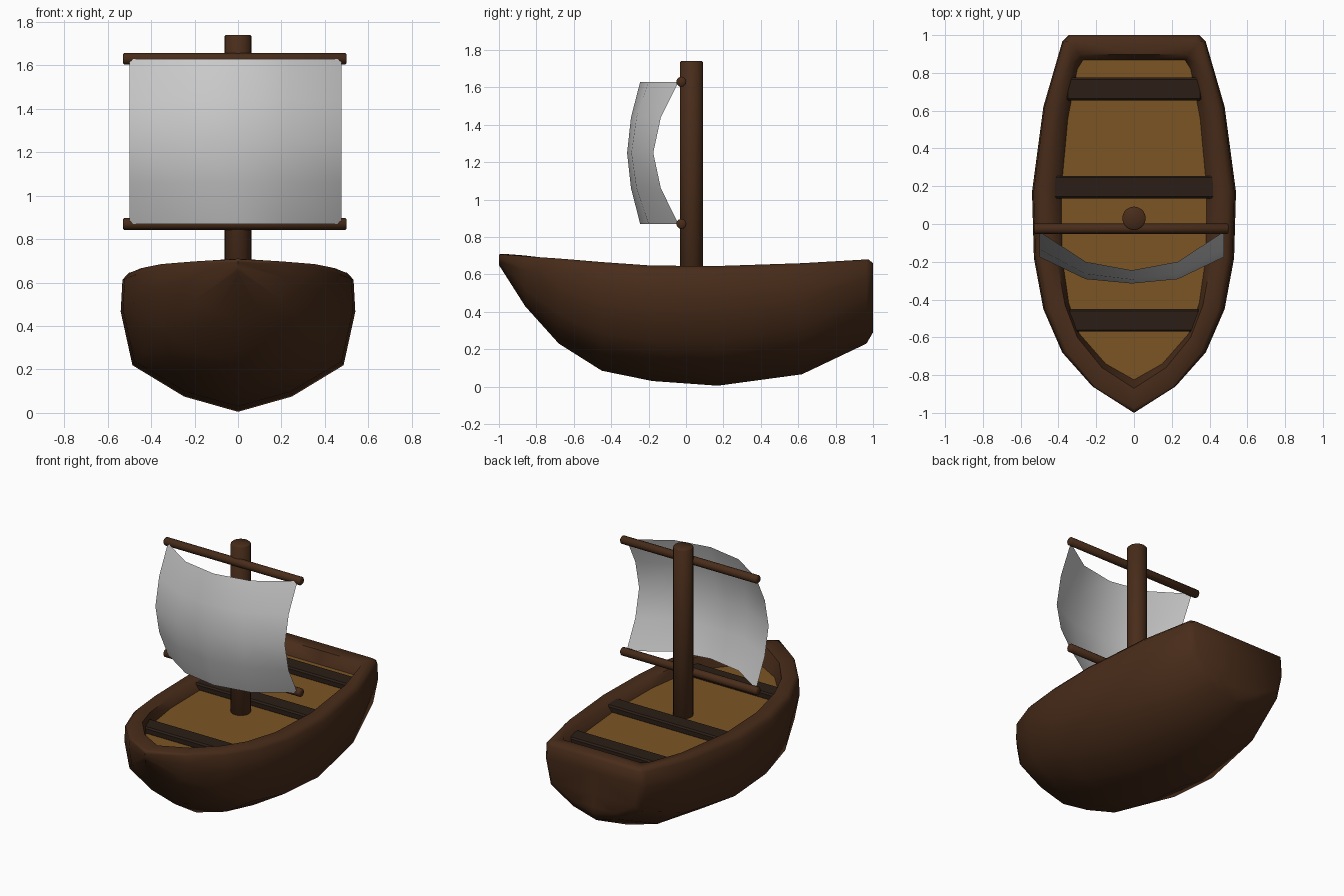
import bpy, bmesh, math
from mathutils import Matrix

if "Cube" in bpy.data.objects:
    bpy.data.objects.remove(bpy.data.objects["Cube"])


def material(name, rgb):
    m = bpy.data.materials.new(name)
    m.diffuse_color = (*rgb, 1)
    m.use_nodes = True
    m.node_tree.nodes["Principled BSDF"].inputs["Base Color"].default_value = m.diffuse_color
    return m


BROWN = material("brown_wood", (0.065, 0.025, 0.01))
DARK = material("dark_wood", (0.024, 0.013, 0.008))
TAN = material("floor_wood", (0.2, 0.09, 0.017))
FLOOR_Z = 0.59


def finish(name, bm, mat=None, angle=60):
    me = bpy.data.meshes.new(name)
    bm.to_mesh(me)
    bm.free()
    ob = bpy.data.objects.new(name, me)
    bpy.context.collection.objects.link(ob)
    if mat:
        me.materials.append(mat)
    bpy.ops.object.select_all(action='DESELECT')
    ob.select_set(True)
    bpy.context.view_layer.objects.active = ob
    bpy.ops.object.shade_smooth_by_angle(angle=math.radians(angle))
    return ob


def grid(bm, rows):
    vs = [[bm.verts.new(p) for p in row] for row in rows]
    for a, b in zip(vs, vs[1:]):
        for j in range(len(a) - 1):
            bm.faces.new((a[j], a[j + 1], b[j + 1], b[j]))


# Hull: stations (y, half width, keel z, sheer z), bow to stern
stations = [(-1, 0, .65, .71), (-.86, .22, .43, .697), (-.68, .38, .23, .685),
            (-.45, .48, .085, .666), (-.18, .53, .03, .647), (.17, .54, .005, .645),
            (.62, .48, .066, .66), (.965, .38, .23, .68), (1, .345, .29, .68)]
section = [(0, 0), (.46, .11), (.9, .335), (1, .72), (.985, .95), (.93, 1)]
# inner edge of the rim, and edge of the floor
lip = [(0, -.87), (.17, -.76), (.30, -.60), (.365, -.43), (.41, -.18),
       (.425, .18), (.385, .60), (.325, .86), (.29, .897)]
deck = [(0, -.825), (.15, -.74), (.29, -.58), (.345, -.42), (.38, -.18),
        (.385, .18), (.35, .56), (.30, .82), (.27, .868)]

rows = []
for (y, w, k, s), (lx, ly), (dx, dy) in zip(stations, lip, deck):
    row = [(w * fx, y, k + (s - k) * fz) for fx, fz in section]
    if abs(y) == 1:  # round the rim over at both ends
        row[5] = (row[5][0], y * .975, s)
    row += [(lx, ly, s - .008), (dx, dy, FLOOR_Z)]
    rows.append(row)
rows.append([(0, y, z) for x, y, z in rows[-1]])  # transom centre line

bm = bmesh.new()
grid(bm, rows)
bmesh.ops.mirror(bm, geom=bm.verts[:] + bm.edges[:] + bm.faces[:], axis='X', merge_dist=1e-4)
bmesh.ops.remove_doubles(bm, verts=bm.verts[:], dist=1e-4)
bmesh.ops.recalc_face_normals(bm, faces=bm.faces[:])
finish("hull", bm, BROWN)

# Floor
bm = bmesh.new()
outline = deck + [(-x, y) for x, y in reversed(deck[1:])]
bm.faces.new([bm.verts.new((x, y, FLOOR_Z)) for x, y in outline])
finish("floor", bm, TAN)


# Seats
def seat(name, y, half):
    bm = bmesh.new()
    bmesh.ops.create_cube(bm, size=1, matrix=Matrix.Translation((0, y, .607))
                          @ Matrix.Diagonal((2 * half, .12, .05, 1)))
    bmesh.ops.bevel(bm, geom=bm.edges[:], offset=.01, segments=1, affect='EDGES')
    finish(name, bm, DARK, 30)


seat("front_seat", -.51, .35)
seat("middle_seat", .195, .428)
seat("rear_seat", .715, .36)


# Mast and yards
def pole(name, radius, length, loc, sides, along_x=False):
    bm = bmesh.new()
    turn = Matrix.Rotation(math.pi / 2, 4, 'Y') if along_x else Matrix()
    bmesh.ops.create_cone(bm, cap_ends=True, segments=sides, radius1=radius, radius2=radius,
                          depth=length, matrix=Matrix.Translation(loc) @ turn)
    caps = [e for e in bm.edges if any(len(f.verts) > 4 for f in e.link_faces)]
    bmesh.ops.bevel(bm, geom=caps, offset=.006, segments=1, affect='EDGES')
    finish(name, bm, BROWN, 50)


pole("mast", .062, 1.18, (0, .03, 1.15), 20)
pole("upper_yard", .027, 1.03, (-.015, -.025, 1.63), 12, True)
pole("lower_yard", .027, 1.03, (-.015, -.025, .87), 12, True)

# Sail: sheet billowing forward
bm = bmesh.new()
base = [.04, .2, .245, .2, .04]
bulge = [.135, .092, .07, .092, .135]
rows = []
for r, f in enumerate([0, .7, 1, .7, 0]):
    rows.append([(-.5 + .244 * c, -(base[c] + bulge[c] * f), 1.63 - .19 * r)
                 for c in range(5)])
grid(bm, rows)
bmesh.ops.reverse_faces(bm, faces=[f for f in bm.faces if f.normal.y > 0])
bm.normal_update()
if sum(f.normal.y for f in bm.faces) > 0:
    bmesh.ops.reverse_faces(bm, faces=bm.faces[:])
finish("sail", bm)
